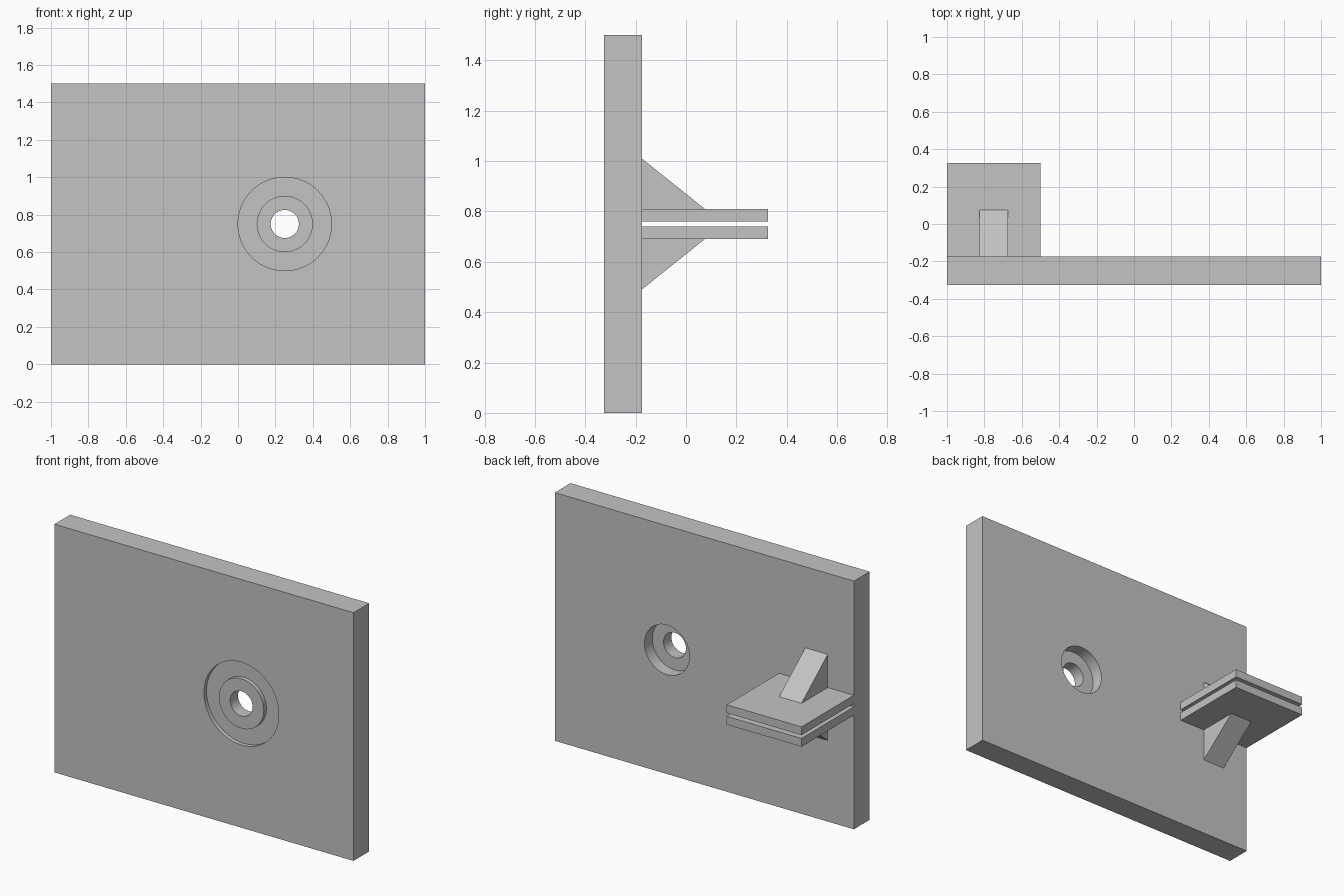
import bpy
import bmesh
from math import tau
from mathutils import Matrix, Vector

if "Cube" in bpy.data.objects:
    bpy.data.objects.remove(bpy.data.objects["Cube"])

# Single material
grey = bpy.data.materials.new("plain grey")
grey.use_nodes = True
COLOUR = (0.55, 0.55, 0.55, 1)
grey.diffuse_color = COLOUR
grey.node_tree.nodes["Principled BSDF"].inputs["Base Color"].default_value = COLOUR

FRONT, BACK = -0.325, -0.175
MID = 0.75
HOLE = Vector((0.25, 0, MID))


def finish(name, bm):
    bmesh.ops.recalc_face_normals(bm, faces=bm.faces)
    mesh = bpy.data.meshes.new(name)
    bm.to_mesh(mesh)
    bm.free()
    mesh.materials.append(grey)
    obj = bpy.data.objects.new(name, mesh)
    bpy.context.collection.objects.link(obj)
    return obj


def box(name, low, high):
    low, high = Vector(low), Vector(high)
    bm = bmesh.new()
    place = Matrix.Translation((low + high) / 2) @ Matrix.Diagonal((*(high - low), 1))
    bmesh.ops.create_cube(bm, size=1, matrix=place)
    return finish(name, bm)


def prism(name, profile, x0, x1):
    """Extrude a (y, z) profile along x."""
    bm = bmesh.new()
    face = bm.faces.new([bm.verts.new((x0, y, z)) for y, z in profile])
    out = bmesh.ops.extrude_face_region(bm, geom=[face])["geom"]
    moved = [v for v in out if isinstance(v, bmesh.types.BMVert)]
    bmesh.ops.translate(bm, verts=moved, vec=(x1 - x0, 0, 0))
    return finish(name, bm)


def lathe(name, profile):
    """Spin a closed (radius, y) profile around the hole axis."""
    bm = bmesh.new()
    verts = [bm.verts.new((HOLE.x + r, y, HOLE.z)) for r, y in profile]
    edges = [bm.edges.new((a, b)) for a, b in zip(verts, verts[1:] + verts[:1])]
    bmesh.ops.spin(bm, geom=verts + edges, cent=HOLE, axis=(0, 1, 0),
                   angle=tau, steps=72)
    bmesh.ops.remove_doubles(bm, verts=bm.verts, dist=0.0001)
    return finish(name, bm)


# Wall panel with a front ring groove and a counterbored hole
panel = box("wall_panel", (-1, FRONT, 0), (1, BACK, 1.5))
groove = lathe("groove_cutter", [
    (0.15, FRONT - 0.1), (0.25, FRONT - 0.1),
    (0.25, FRONT + 0.025), (0.15, FRONT + 0.025)])
bore = lathe("bore_cutter", [
    (0, FRONT - 0.1), (0.075, FRONT - 0.1), (0.075, BACK - 0.075),
    (0.15, BACK - 0.075), (0.15, BACK + 0.1), (0, BACK + 0.1)])

bpy.context.view_layer.objects.active = panel
panel.select_set(True)
for cutter in (groove, bore):
    cutter.hide_render = True
    cut = panel.modifiers.new(cutter.name, "BOOLEAN")
    cut.operation = "DIFFERENCE"
    cut.solver = "EXACT"
    cut.object = cutter
    bpy.ops.object.modifier_apply(modifier=cut.name)
    bpy.data.objects.remove(cutter)
bpy.ops.object.shade_smooth_by_angle()

# Twin shelf plates with triangular gussets, mirrored about mid height
for side, s in (("upper", 1), ("lower", -1)):
    z_in, z_out = MID + s * 0.01, MID + s * 0.06
    box(side + "_shelf_plate", (-1, BACK, min(z_in, z_out)),
        (-0.5, 0.325, max(z_in, z_out)))
    prism(side + "_gusset",
          [(BACK, z_out), (0.075, z_out), (BACK, MID + s * 0.26)],
          -0.825, -0.675)
